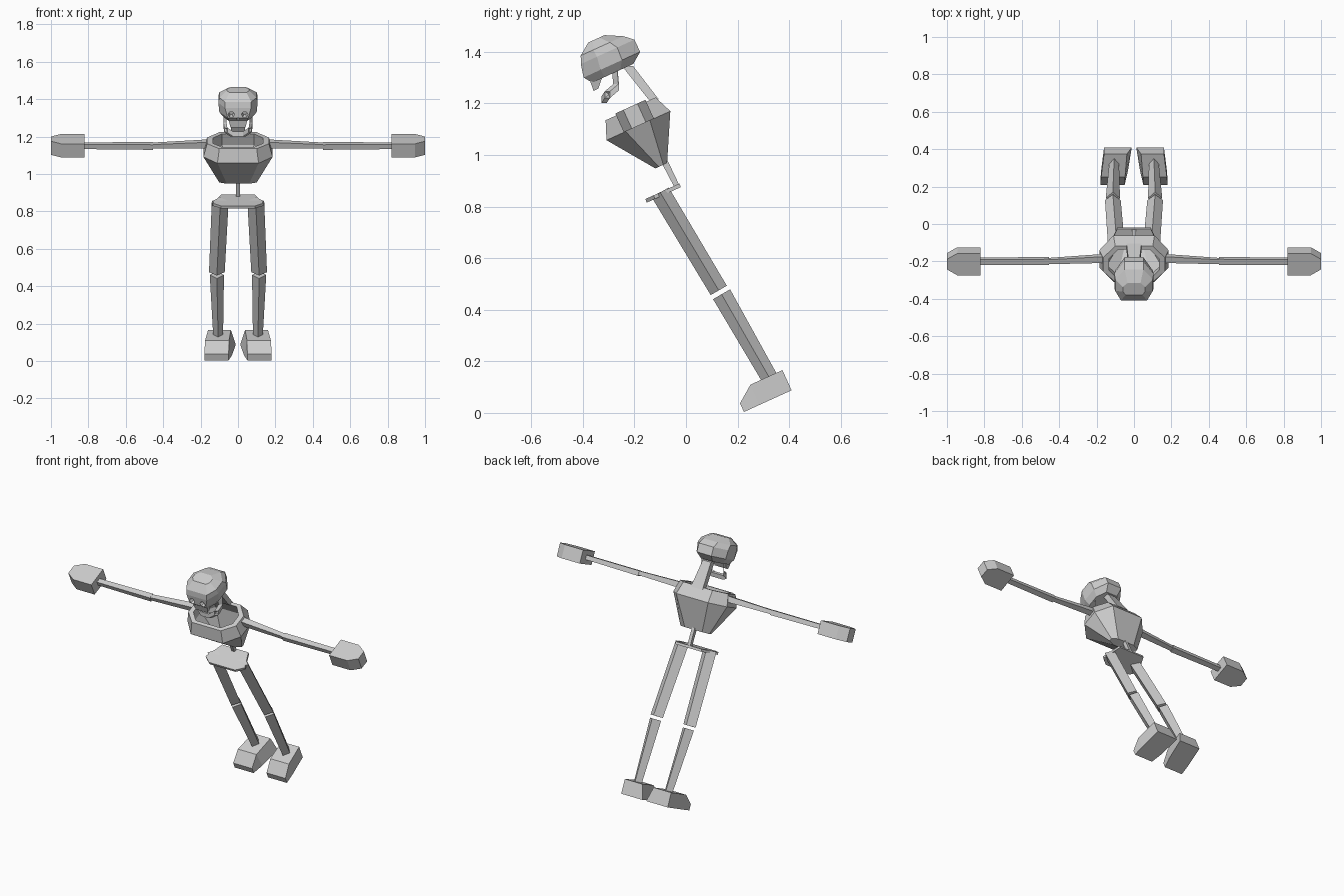
import bpy, bmesh, math
from mathutils import Matrix, Vector

if "Cube" in bpy.data.objects:
    bpy.data.objects.remove(bpy.data.objects["Cube"])

GREY = (0.6, 0.6, 0.6, 1)
mat = bpy.data.materials.new("bone_grey")
mat.use_nodes = True
mat.diffuse_color = GREY
mat.node_tree.nodes["Principled BSDF"].inputs["Base Color"].default_value = GREY

# The whole body leans forward: parts are drawn upright, then tilted
LEAN = Matrix.Rotation(math.radians(24.5), 4, 'X')


def loft(name, rings, lean=True):
    """Join rings of equal point count into a closed flat-shaded solid."""
    bm = bmesh.new()
    loops = [[bm.verts.new(LEAN @ Vector(p) if lean else Vector(p)) for p in r] for r in rings]
    n = len(loops[0])
    for a, b in zip(loops, loops[1:]):
        for i in range(n):
            j = (i + 1) % n
            bm.faces.new((a[i], a[j], b[j], b[i]))
    bm.faces.new(loops[0])
    bm.faces.new(loops[-1])
    bmesh.ops.recalc_face_normals(bm, faces=bm.faces)
    me = bpy.data.meshes.new(name)
    bm.to_mesh(me)
    bm.free()
    me.materials.append(mat)
    ob = bpy.data.objects.new(name, me)
    bpy.context.collection.objects.link(ob)
    return ob


def octagon(z, front, back, side, fx, bx):
    """Eight-sided horizontal ring with its own front and back widths."""
    f, b = front + (back - front) * 0.3, front + (back - front) * 0.68
    half = [(fx, front), (side, f), (side, b), (bx, back)]
    return [(x, y, z) for x, y in half] + [(-x, y, z) for x, y in reversed(half)]


def rect(x0, x1, y0, y1, z):
    return [(x0, y0, z), (x1, y0, z), (x1, y1, z), (x0, y1, z)]


def diamond(x, y, z, rx, ry):
    """Four-cornered limb section, square to the sloping leg."""
    dy, dz = ry * 0.87, ry * 0.5
    return [(x + rx, y, z), (x, y + dy, z + dz), (x - rx, y, z), (x, y - dy, z - dz)]


def slab(x, y, z, ry, rz):
    """Upright section across an arm."""
    return [(x, y - ry, z - rz), (x, y + ry, z - rz), (x, y + ry, z + rz), (x, y - ry, z + rz)]


# Rib cage: hollow bowl open at the top
loft("rib_cage", [
    octagon(0.912, 0.285, 0.335, 0.10, 0.06, 0.06),
    octagon(1.09, 0.158, 0.43, 0.185, 0.11, 0.11),
    octagon(1.162, 0.187, 0.40, 0.165, 0.10, 0.10),
    octagon(1.162, 0.207, 0.38, 0.135, 0.085, 0.085),
    octagon(1.09, 0.195, 0.39, 0.145, 0.085, 0.085),
    octagon(0.935, 0.295, 0.325, 0.08, 0.05, 0.05)])

# Skull with eye sockets and a nose hole
skull = loft("skull", [
    octagon(1.316, 0.20, 0.375, 0.075, 0.045, 0.04),
    octagon(1.348, 0.178, 0.419, 0.10, 0.055, 0.05),
    octagon(1.40, 0.19, 0.418, 0.105, 0.07, 0.05),
    octagon(1.43, 0.203, 0.385, 0.10, 0.07, 0.05),
    octagon(1.464, 0.25, 0.32, 0.06, 0.045, 0.035)])


def hole_ring(x, z, r, y):
    return [(x + r * math.cos(a * math.pi / 3), y, z + r * math.sin(a * math.pi / 3))
            for a in range(6)]


for name, x, z, r in (("left_socket", 0.036, 1.365, 0.018), ("right_socket", -0.036, 1.365, 0.018),
                      ("nose_hole", 0, 1.337, 0.009)):
    cutter = loft(name + "_cutter", [hole_ring(x, z, r * 1.2, 0.16), hole_ring(x, z, r * 0.7, 0.21)])
    cutter.hide_render = True
    cutter.hide_set(True)
    cut = skull.modifiers.new(name, 'BOOLEAN')
    cut.operation = 'DIFFERENCE'
    cut.object = cutter
    bpy.context.view_layer.objects.active = skull
    bpy.ops.object.modifier_apply(modifier=name)
    bpy.data.objects.remove(cutter)

# Upper jaw under the face
loft("upper_jaw", [rect(-0.05, 0.05, 0.195, 0.25, 1.325),
                   rect(-0.04, 0.04, 0.192, 0.212, 1.285)])

# Lower jaw: a bent strip running from hinge to chin to hinge
path = [(0.07, -0.275, 1.32), (0.07, -0.27, 1.265), (0.065, -0.305, 1.235), (0.035, -0.318, 1.215)]
path += [(-x, y, z) for x, y, z in reversed(path)]
jaw = []
for x, y, z in path:
    w = 0.008 if x > 0 else -0.008
    jaw.append([(x - w, y - 0.01, z - 0.014), (x + w, y + 0.01, z - 0.014),
                (x + w, y + 0.01, z + 0.012), (x - w, y - 0.01, z + 0.012)])
loft("lower_jaw", jaw, lean=False)

# Neck, lower spine and hip plate
loft("neck", [rect(-0.04, 0.04, -0.145, -0.105, 1.215),
              rect(-0.028, 0.028, -0.248, -0.205, 1.345)], lean=False)
loft("lower_spine", [rect(-0.01, 0.01, -0.045, -0.022, 0.875),
                     rect(-0.01, 0.01, -0.10, -0.072, 0.98)], lean=False)


def hip_ring(z):
    half = [(0.09, 0.20), (0.135, 0.235), (0.09, 0.345)]
    return [(x, y, z) for x, y in half] + [(-x, y, z) for x, y in reversed(half)]


loft("hip_plate", [hip_ring(0.805), hip_ring(0.82)])

# Limbs, once for each side
for side, s in (("left", 1), ("right", -1)):
    loft(side + "_upper_arm", [slab(s * 0.14, 0.315, 1.133, 0.019, 0.018),
                               slab(s * 0.46, 0.297, 1.13, 0.013, 0.012)])
    loft(side + "_forearm", [slab(s * 0.455, 0.297, 1.128, 0.017, 0.015),
                             slab(s * 0.83, 0.296, 1.13, 0.015, 0.013)])
    loft(side + "_hand", [slab(s * 0.82, 0.296, 1.13, 0.064, 0.04),
                          slab(s * 0.945, 0.296, 1.13, 0.064, 0.04),
                          slab(s, 0.296, 1.13, 0.03, 0.04)])
    loft(side + "_thigh", [diamond(s * 0.095, -0.10, 0.855, 0.045, 0.038),
                           diamond(s * 0.113, 0.127, 0.475, 0.042, 0.036)], lean=False)
    loft(side + "_shin", [diamond(s * 0.113, 0.138, 0.46, 0.038, 0.038),
                          diamond(s * 0.106, 0.33, 0.125, 0.026, 0.032)], lean=False)
    # Foot: wedge lofted from toe to heel
    foot = []
    for y, top, inner_low, inner_top, outer in ((0.206, -0.053, 0.05, 0.05, 0.18),
                                                (0.273, -0.004, 0.032, 0.048, 0.176),
                                                (0.409, -0.004, 0.012, 0.038, 0.16)):
        foot.append([(s * inner_low, y, -0.09), (s * outer, y, -0.09),
                     (s * outer, y, top), (s * inner_top, y, top)])
    loft(side + "_foot", foot)
